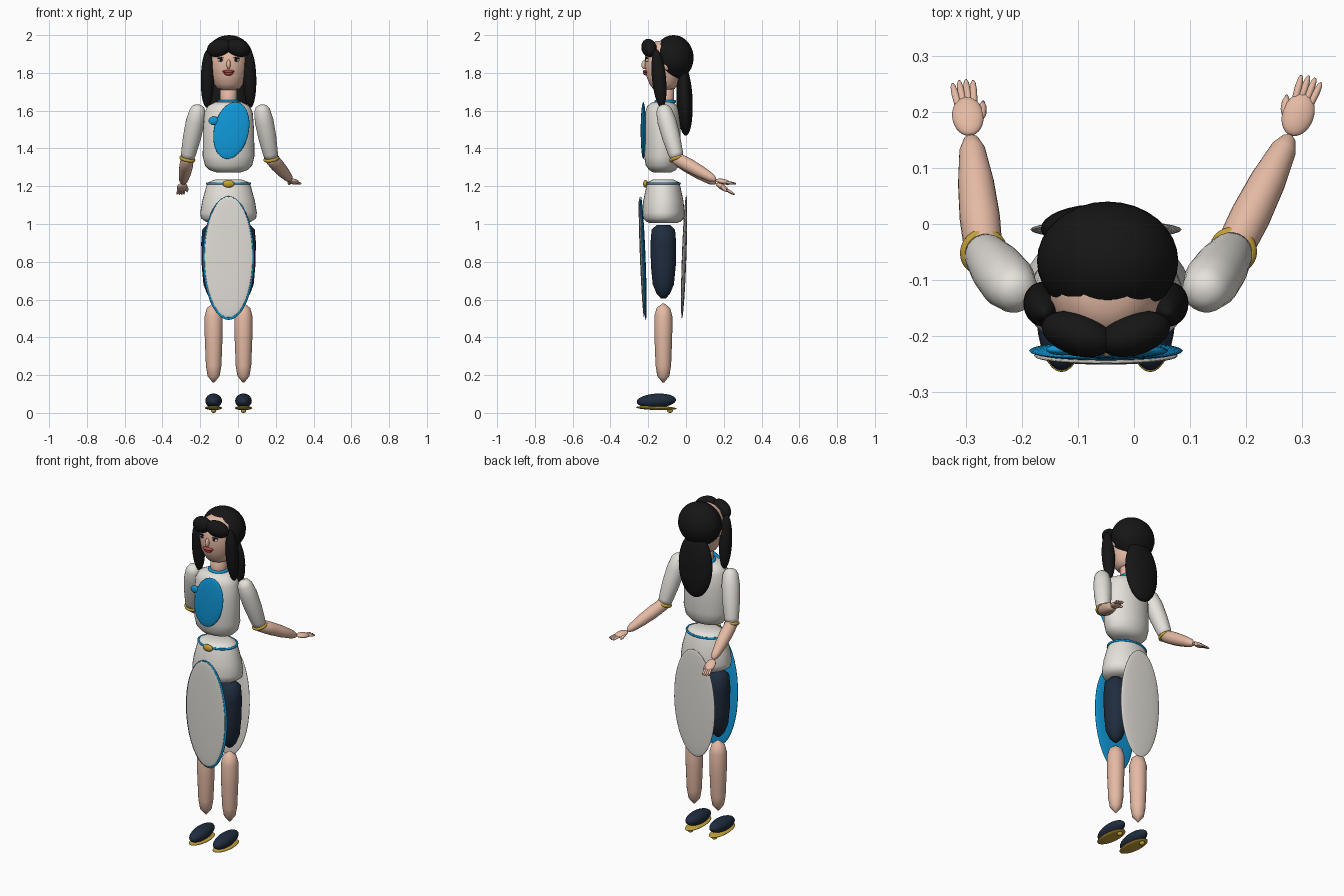
import bpy, bmesh, math
from mathutils import Vector, Matrix, Euler

cube = bpy.data.objects.get("Cube")
if cube:
    bpy.data.objects.remove(cube, do_unlink=True)

CX, CY = -0.05, -0.12  # body axis


def material(name, rgb):
    m = bpy.data.materials.new(name)
    m.use_nodes = True
    m.diffuse_color = (*rgb, 1)
    m.node_tree.nodes["Principled BSDF"].inputs["Base Color"].default_value = (*rgb, 1)
    return m


WHITE = material("off_white", (0.78, 0.75, 0.70))
SKIN = material("skin", (0.78, 0.49, 0.37))
BLUE = material("bright_blue", (0.005, 0.32, 0.70))
NAVY = material("dark_navy", (0.014, 0.025, 0.048))
GOLD = material("gold", (0.55, 0.36, 0.04))
HAIR = material("hair_black", (0.008, 0.008, 0.008))
RED = material("lip_red", (0.50, 0.06, 0.06))


def finish(bm, name, mat):
    bmesh.ops.recalc_face_normals(bm, faces=bm.faces)
    me = bpy.data.meshes.new(name)
    bm.to_mesh(me)
    bm.free()
    me.materials.append(mat)
    for p in me.polygons:
        p.use_smooth = True
    ob = bpy.data.objects.new(name, me)
    bpy.context.collection.objects.link(ob)
    return ob


def ball(name, loc, size, mat, rot=(0, 0, 0)):
    bm = bmesh.new()
    mx = Matrix.LocRotScale(Vector(loc), Euler(rot), Vector(size))
    bmesh.ops.create_uvsphere(bm, u_segments=32, v_segments=20, radius=1, matrix=mx)
    return finish(bm, name, mat)


def loft(name, rings, mat, mx, n=32):
    """Closed stack of elliptical rings (height, rx, ry) placed by a matrix."""
    bm = bmesh.new()
    loops = []
    for h, rx, ry in rings:
        angles = [math.tau * i / n for i in range(n)]
        loops.append([bm.verts.new(mx @ Vector((rx * math.cos(a), ry * math.sin(a), h)))
                      for a in angles])
    for lo, hi in zip(loops, loops[1:]):
        for i in range(n):
            bm.faces.new((lo[i], lo[(i + 1) % n], hi[(i + 1) % n], hi[i]))
    bm.faces.new(loops[0])
    bm.faces.new(loops[-1])
    return finish(bm, name, mat)


def upright(name, rings, mat, x=CX, y=CY):
    return loft(name, rings, mat, Matrix.Translation((x, y, 0)))


def limb(name, a, b, profile, mat, n=24):
    """Round limb from a to b; profile is (fraction along, radius)."""
    a, b = Vector(a), Vector(b)
    d = b - a
    mx = Matrix.Translation(a) @ d.to_track_quat('Z', 'Y').to_matrix().to_4x4()
    return loft(name, [(t * d.length, r, r) for t, r in profile], mat, mx, n)


def ring(name, loc, major, minor, mat, axis=(0, 0, 1), squash=1):
    bpy.ops.mesh.primitive_torus_add(major_radius=major, minor_radius=minor,
                                     major_segments=40, minor_segments=12, location=loc)
    ob = bpy.context.object
    ob.name = name
    ob.rotation_euler = Vector(axis).to_track_quat('Z', 'Y').to_euler()
    ob.scale.y = squash
    ob.data.materials.append(mat)
    for p in ob.data.polygons:
        p.use_smooth = True


# Torso, neck and chest patch
upright("torso", [(1.272, .06, .045), (1.285, .10, .07), (1.31, .125, .088), (1.36, .137, .097),
                  (1.5, .135, .097), (1.59, .128, .092), (1.625, .11, .08), (1.645, .07, .055)],
        WHITE, y=-.125)
upright("neck", [(1.6, .05, .05), (1.66, .044, .046), (1.76, .044, .046)], SKIN, y=-.11)
ring("collar", (CX, -.11, 1.648), .049, .009, BLUE)
ball("chest_patch", (-.035, -.226, 1.495), (.092, .014, .153), BLUE, (0, .22, 0))
ball("chest_patch_tab", (-.128, -.224, 1.547), (.028, .010, .022), BLUE)

# Hips, belt and buckle
upright("hips", [(1.005, .09, .07), (1.012, .12, .09), (1.03, .146, .108), (1.06, .15, .112),
                 (1.12, .14, .107), (1.2, .118, .09), (1.222, .106, .082), (1.235, .07, .055)], WHITE)
ring("belt", (CX, CY, 1.214), .114, .006, BLUE, squash=.77)
ball("buckle", (CX, -.214, 1.213), (.031, .013, .02), GOLD)

# Skirt panels
ball("front_panel_lining", (CX, -.226, .82), (.137, .012, .328), BLUE, (.04, 0, 0))
ball("front_panel", (CX, -.235, .825), (.128, .009, .32), WHITE, (.04, 0, 0))
ball("back_panel", (CX, -.01, .825), (.135, .012, .326), WHITE, (-.035, 0, 0))

# Head and face
upright("head", [(1.708, .035, .035), (1.716, .06, .058), (1.74, .076, .076), (1.78, .092, .092),
                 (1.83, .1, .1), (1.89, .1, .1), (1.94, .08, .08), (1.97, .04, .04)], SKIN, y=-.117)
ball("nose", (CX, -.217, 1.845), (.011, .019, .026), SKIN, (-.25, 0, 0))
ball("upper_lip", (CX, -.211, 1.807), (.033, .018, .009), RED)
ball("lower_lip", (CX, -.209, 1.797), (.024, .018, .011), RED)

# Hair
ball("hair_cap", (CX + .003, -.066, 1.88), (.126, .106, .12), HAIR)
ball("hair_back", (-.058, -.008, 1.655), (.108, .043, .188), HAIR, (.04, 0, 0))

for s, side in ((-1, "right"), (1, "left")):
    # Mirrored head details
    ball(side + "_eye", (CX + s * .04, -.203, 1.868), (.017, .011, .010), WHITE)
    ball(side + "_pupil", (CX + s * .04, -.211, 1.868), (.008, .005, .009), HAIR)
    ball(side + "_lash", (CX + s * .041, -.205, 1.879), (.02, .011, .004), HAIR, (0, s * .1, 0))
    ball(side + "_ear", (CX + s * .1, -.1, 1.845), (.012, .02, .03), SKIN)
    ball(side + "_fringe", (CX + s * .051, -.196, 1.932), (.067, .038, .046), HAIR,
         (0, s * .3, s * .3))
    ball(side + "_side_hair", (CX + s * .112, -.143, 1.77), (.035, .037, .155), HAIR,
         (.1, -s * .02, 0))

    # Legs and shoes
    x = CX + s * .079
    upright(side + "_thigh", [(.605, .012, .012), (.63, .035, .035), (.68, .054, .056),
                              (.78, .063, .066), (.9, .066, .068), (.97, .06, .062),
                              (.995, .035, .035)], NAVY, x)
    upright(side + "_lower_leg", [(.16, .004, .004), (.195, .032, .032), (.25, .041, .041),
                                  (.4, .047, .047), (.51, .048, .048), (.555, .036, .036),
                                  (.58, .004, .004)], SKIN, x)
    ball(side + "_shoe", (x, -.157, .064), (.044, .104, .038), NAVY, (.06, 0, 0))
    ball(side + "_sole", (x, -.157, .026), (.045, .107, .011), GOLD, (-.03, 0, 0))
    ball(side + "_heel", (x, -.085, .012), (.014, .016, .012), GOLD)

# Arms and hands: shoulder, elbow, wrist, fingertip centre
arms = {
    "right": (1, (-.207, -.125, 1.63), (-.268, -.05, 1.345), (-.291, .158, 1.215), (-.306, .258, 1.155)),
    "left": (-1, (.122, -.125, 1.63), (.177, -.047, 1.345), (.279, .158, 1.232), (.318, .264, 1.212)),
}
for side, (s, shoulder, elbow, wrist, tip) in arms.items():
    limb(side + "_upper_arm", shoulder, elbow,
         [(0, .012), (.03, .03), (.1, .042), (.3, .05), (.6, .048), (.9, .04), (1, .034)], WHITE)
    ring(side + "_cuff", elbow, .034, .009, GOLD, Vector(elbow) - Vector(shoulder))
    limb(side + "_forearm", elbow, wrist,
         [(-.08, .02), (0, .034), (.3, .036), (.6, .032), (.88, .023), (.97, .013), (1, .004)], SKIN)

    w, t = Vector(wrist), Vector(tip)
    d = (t - w).normalized()
    across = d.cross(Vector((0, 0, 1))).normalized()
    frame = Matrix((across, d, across.cross(d))).transposed()
    ball(side + "_palm", w + d * .04, (.028, .04, .014), SKIN, frame.to_euler())
    for i in range(4):
        k = i - 1.5
        limb(f"{side}_finger_{i + 1}", w + d * .06 + across * k * .009,
             t + across * k * .0125 - d * abs(k) * .004,
             [(0, .005), (.2, .0065), (.6, .0065), (.9, .0045), (1, .002)], SKIN, 12)
    base = w + d * .03 + across * s * .022
    limb(side + "_thumb", base, base + d * .036 + across * s * .009 - Vector((0, 0, .012)),
         [(0, .005), (.3, .0085), (.7, .0075), (1, .002)], SKIN, 12)
